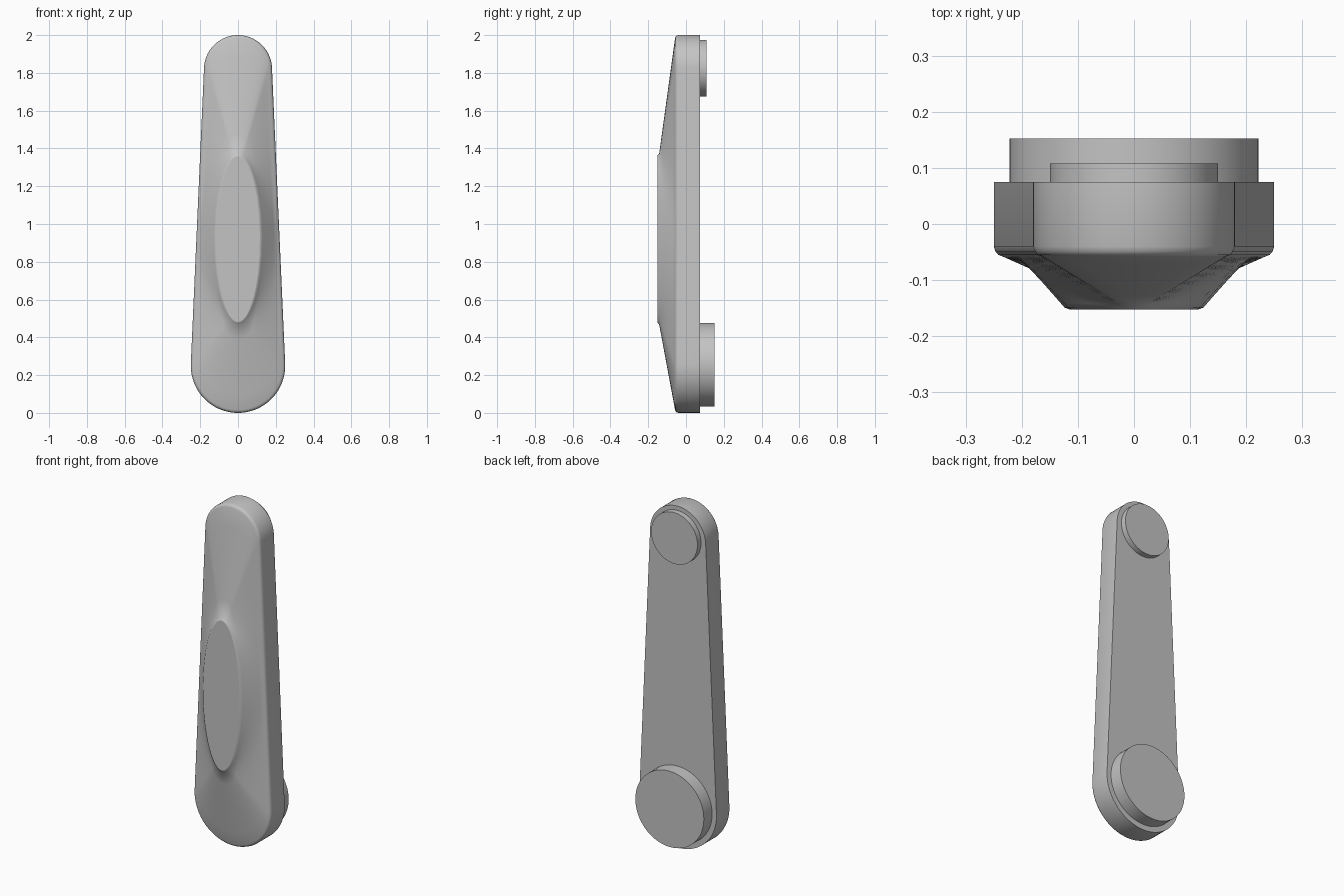
import bpy
import bmesh
from math import sin, cos, pi, atan2, asin, radians

cube = bpy.data.objects.get("Cube")
if cube:
    bpy.data.objects.remove(cube, do_unlink=True)

# One plain grey for everything
grey = bpy.data.materials.new("satin_grey")
grey.use_nodes = True
colour = (0.55, 0.55, 0.55, 1)
grey.diffuse_color = colour
grey.node_tree.nodes["Principled BSDF"].inputs["Base Color"].default_value = colour

LOW_Z, LOW_R = 0.25, 0.25      # large lower end
TOP_Z, TOP_R = 1.82, 0.18      # small upper end
PAD_Z, PAD_X, PAD_H = 0.92, 0.13, 0.452   # raised oval on the front
BACK, RIM, FRONT = 0.075, -0.058, -0.152
TILT = asin((LOW_R - TOP_R) / (TOP_Z - LOW_Z))


def outline(inset=0.0, arc=40, side=28):
    """Tapered capsule as (x, z) points, counter-clockwise from the front."""
    def arc_points(z, r, start, end):
        return [((r - inset) * cos(a), z + (r - inset) * sin(a))
                for a in (start + (end - start) * i / arc for i in range(arc + 1))]
    top = arc_points(TOP_Z, TOP_R, TILT, pi - TILT)
    low = arc_points(LOW_Z, LOW_R, pi - TILT, 2 * pi + TILT)

    def between(a, b):
        return [(a[0] + (b[0] - a[0]) * i / side, a[1] + (b[1] - a[1]) * i / side)
                for i in range(1, side)]
    return top + between(top[-1], low[0]) + low + between(low[-1], top[0])


def oval(shrink=0.0):
    """Oval points matched by direction to the capsule outline."""
    angles = [atan2(z - PAD_Z, x) for x, z in outline()]
    return [((PAD_X - shrink) * cos(a), PAD_Z + (PAD_H - shrink) * sin(a))
            for a in angles]


def loft(name, rings):
    """Skin a list of (y, points) rings, with flat caps at both ends."""
    bm = bmesh.new()
    loops = [[bm.verts.new((x, y, z)) for x, z in pts] for y, pts in rings]
    for a, b in zip(loops, loops[1:]):
        for i in range(len(a)):
            j = (i + 1) % len(a)
            bm.faces.new((a[i], a[j], b[j], b[i])).smooth = True
    caps = [bm.faces.new(loops[0]), bm.faces.new(loops[-1])]
    bmesh.ops.recalc_face_normals(bm, faces=bm.faces)
    for cap in caps:
        cap.smooth = False
        for edge in cap.edges:
            edge.smooth = False
    mesh = bpy.data.meshes.new(name)
    bm.to_mesh(mesh)
    bm.free()
    mesh.materials.append(grey)
    obj = bpy.data.objects.new(name, mesh)
    bpy.context.collection.objects.link(obj)
    return obj


def blend(a, b, t):
    return [(p[0] + (q[0] - p[0]) * t, p[1] + (q[1] - p[1]) * t) for p, q in zip(a, b)]


# Lever body: straight wall, rounded rim, ruled slope, softened oval pad
rim, pad = outline(0.016), oval()
rings = [(BACK, outline()), (-0.04, outline()), (-0.049, outline(0.003)),
         (-0.055, outline(0.008))]
SLOPE_END = -0.142
for step in range(7):
    t = step / 6
    rings.append((RIM + (SLOPE_END - RIM) * t, blend(rim, pad, t)))
rings += [(-0.149, oval(0.006)), (FRONT, oval(0.014))]
loft("lever_body", rings)


# Round bosses on the back
def boss(name, z, radius, end, sides=64):
    circle = [(radius * cos(2 * pi * i / sides), z + radius * sin(2 * pi * i / sides))
              for i in range(sides)]
    return loft(name, [(BACK - 0.01, circle), (end, circle)])


boss("lower_boss", 0.255, 0.222, 0.152)
boss("upper_boss", 1.825, 0.15, 0.108)
